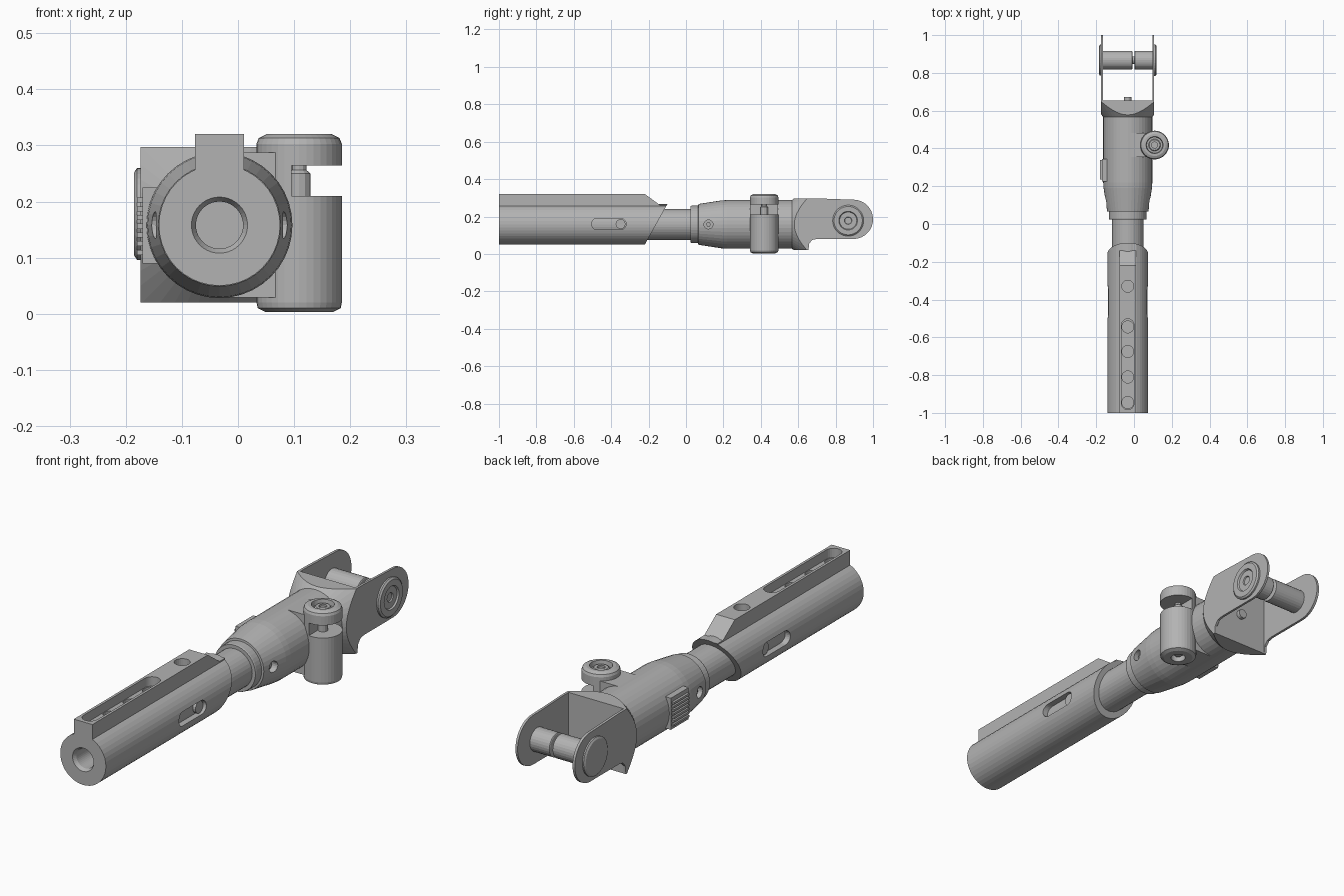
import bpy, bmesh, math
from mathutils import Vector

if "Cube" in bpy.data.objects:
    bpy.data.objects.remove(bpy.data.objects["Cube"], do_unlink=True)

AX, AZ = -0.033, 0.158   # main axis of the handle and housing

metal = bpy.data.materials.new("plain_grey_metal")
metal.use_nodes = True
GREY = (0.45, 0.45, 0.45, 1)
metal.diffuse_color = GREY
metal.node_tree.nodes["Principled BSDF"].inputs["Base Color"].default_value = GREY


def place(axis, u, v, t):
    """Map profile coordinates and a distance along an axis to x, y, z."""
    return {"X": (t, u, v), "Y": (u, t, v), "Z": (u, v, t)}[axis]


def loft(name, rings):
    bm = bmesh.new()
    loops = [[bm.verts.new(p) for p in ring] for ring in rings]
    n = len(loops[0])
    for a, b in zip(loops, loops[1:]):
        for i in range(n):
            j = (i + 1) % n
            bm.faces.new((a[i], a[j], b[j], b[i]))
    bm.faces.new(loops[0])
    bm.faces.new(loops[-1])
    bmesh.ops.recalc_face_normals(bm, faces=bm.faces)
    mesh = bpy.data.meshes.new(name)
    bm.to_mesh(mesh)
    bm.free()
    mesh.materials.append(metal)
    obj = bpy.data.objects.new(name, mesh)
    bpy.context.scene.collection.objects.link(obj)
    return obj


def prism(name, axis, points, a, b):
    return loft(name, [[place(axis, u, v, t) for u, v in points] for t in (a, b)])


def lathe(name, axis, centre, profile, sides=36):
    turn = [2 * math.pi * i / sides for i in range(sides)]
    return loft(name, [[place(axis, centre[0] + r * math.cos(k), centre[1] + r * math.sin(k), t)
                        for k in turn] for r, t in profile])


def box(name, x0, x1, y0, y1, z0, z1):
    return prism(name, "Z", [(x0, y0), (x1, y0), (x1, y1), (x0, y1)], z0, z1)


def arc(u, v, r, start, end, n=12):
    return [(u + r * math.cos(math.radians(start + (end - start) * i / n)),
             v + r * math.sin(math.radians(start + (end - start) * i / n))) for i in range(n + 1)]


def combine(obj, tool, operation="DIFFERENCE"):
    tool.hide_render = True
    mod = obj.modifiers.new("cut", "BOOLEAN")
    mod.operation, mod.solver, mod.object = operation, "EXACT", tool
    bpy.context.view_layer.objects.active = obj
    bpy.ops.object.modifier_apply(modifier=mod.name)
    bpy.data.objects.remove(tool, do_unlink=True)


# Handle: bored tube with a top rib and a slanted rear end
handle = lathe("handle", "Y", (AX, AZ), [(0.042, -0.85), (0.042, -0.985), (0.05, -1),
                                         (0.108, -1), (0.108, 0)], 40)
rib = prism("rib", "X", [(-1, 0.225), (-1, 0.32), (-0.22, 0.32), (-0.14, 0.262),
                         (-0.06, 0.262), (-0.06, 0.225)], AX - 0.044, AX + 0.044)
combine(handle, rib, "UNION")
combine(handle, prism("end_cut", "X", [(-0.248, 0), (0.2, 0), (0.2, 0.4), (-0.025, 0.4)], -0.3, 0.3))

# Long recess and round sockets in the rib
combine(handle, prism("rib_slot", "Z", arc(AX, -0.535, 0.033, 0, 180) + arc(AX, -0.95, 0.033, 180, 360),
                      0.28, 0.4))
for y in (-0.33, -0.545, -0.675, -0.81, -0.945):
    combine(handle, lathe("socket", "Z", (AX, y), [(0.0315, 0.243), (0.0315, 0.4)], 24))

# Side slots, closed off inside by the shaft
combine(handle, prism("side_slot", "X", arc(-0.35, 0.16, 0.03, -90, 90) + arc(-0.475, 0.16, 0.03, 90, 270),
                      -0.2, 0.2))
lathe("shaft", "Y", (AX, AZ), [(0.083, -0.75), (0.083, 0.1)])
for x0, x1 in ((AX - 0.095, AX - 0.07), (AX + 0.07, AX + 0.095)):
    lathe("slot_pin", "X", (-0.35, 0.16), [(0.026, x0), (0.026, x1)], 20)

# Housing with collar and tapered nose
housing = lathe("housing", "Y", (AX, AZ), [(0.098, 0.025), (0.1, 0.03), (0.1, 0.065), (0.109, 0.066),
                                           (0.128, 0.19), (0.13, 0.22), (0.13, 0.6)], 40)
for side in (-1, 1):
    ends = sorted((AX + side * 0.09, AX + side * 0.2))
    combine(housing, lathe("nose_hole", "X", (0.12, AZ), [(0.024, e) for e in ends], 20))
    lathe("nose_screw", "X", (0.12, AZ), [(0.013, AX + side * 0.08), (0.013, AX + side * 0.1)], 6)

# Ridged push button on the right side
box("button_base", -0.17, -0.12, 0.225, 0.345, 0.09, 0.225)
for i in range(7):
    z = 0.105 + i * 0.0155
    box("button_ridge", -0.18, -0.165, 0.235, 0.338, z, z + 0.009)

# Upright clamp barrel on the left side, split by a notch
BARREL = (0.109, 0.418)
barrel = lathe("clamp_barrel", "Z", BARREL,
               [(0.03, 0.03), (0.03, 0.003), (0.06, 0.003), (0.074, 0.01), (0.076, 0.02),
                (0.076, 0.303), (0.072, 0.313), (0.058, 0.32), (0.045, 0.32), (0.042, 0.3)])
combine(barrel, box("notch", 0.095, 0.3, 0.3, 0.6, 0.21, 0.264))
box("barrel_web", AX, 0.09, 0.355, 0.482, 0.029, 0.287)
lathe("clamp_pin", "Z", BARREL, [(0.02, 0.2), (0.02, 0.25), (0.013, 0.256), (0.013, 0.28)], 12)
lathe("clamp_screw", "Z", BARREL, [(0.032, 0.29), (0.032, 0.308), (0.028, 0.312), (0.016, 0.312),
                                   (0.016, 0.304)], 24)
lathe("clamp_foot_screw", "Z", BARREL, [(0.014, 0.015), (0.014, 0.04)], 12)

# Fork: two rounded cheeks joined by a wall with a conical front
cheek = ([(0.56, 0.297), (0.7, 0.297)] + arc(0.895, 0.185, 0.105, 84, -90, 20)
         + [(0.7, 0.08), (0.675, 0.075), (0.658, 0.055), (0.655, 0.02), (0.56, 0.02)])
fork = prism("fork", "X", cheek, -0.174, 0.107)
combine(fork, box("fork_gap", -0.163, 0.097, 0.655, 1.2, -0.1, 0.5))
cone = lathe("fork_cone", "Y", (AX, AZ), [(0.12, 0.555), (0.215, 0.668), (0.4, 0.67), (0.4, 1.2)], 48)
combine(fork, cone, "INTERSECT")
lathe("wall_bolt", "Y", (AX, AZ), [(0.02, 0.64), (0.02, 0.672)], 16)

# Cross pin in two halves with a thin core and outer heads
PIN = (0.867, 0.178)
lathe("cross_pin_right", "X", PIN, [(0.05, -0.165), (0.05, -0.011), (0.047, -0.009)], 28)
lathe("cross_pin_left", "X", PIN, [(0.047, 0.003), (0.05, 0.005), (0.05, 0.1)], 28)
lathe("cross_pin_core", "X", PIN, [(0.02, -0.02), (0.02, 0.02)], 16)
lathe("pin_head_right", "X", PIN, [(0.082, -0.17), (0.082, -0.18), (0.074, -0.185)])
lathe("pin_head_left", "X", PIN, [(0.083, 0.1), (0.083, 0.114), (0.076, 0.12), (0.05, 0.12),
                                  (0.046, 0.113), (0.02, 0.113), (0.018, 0.108)])
